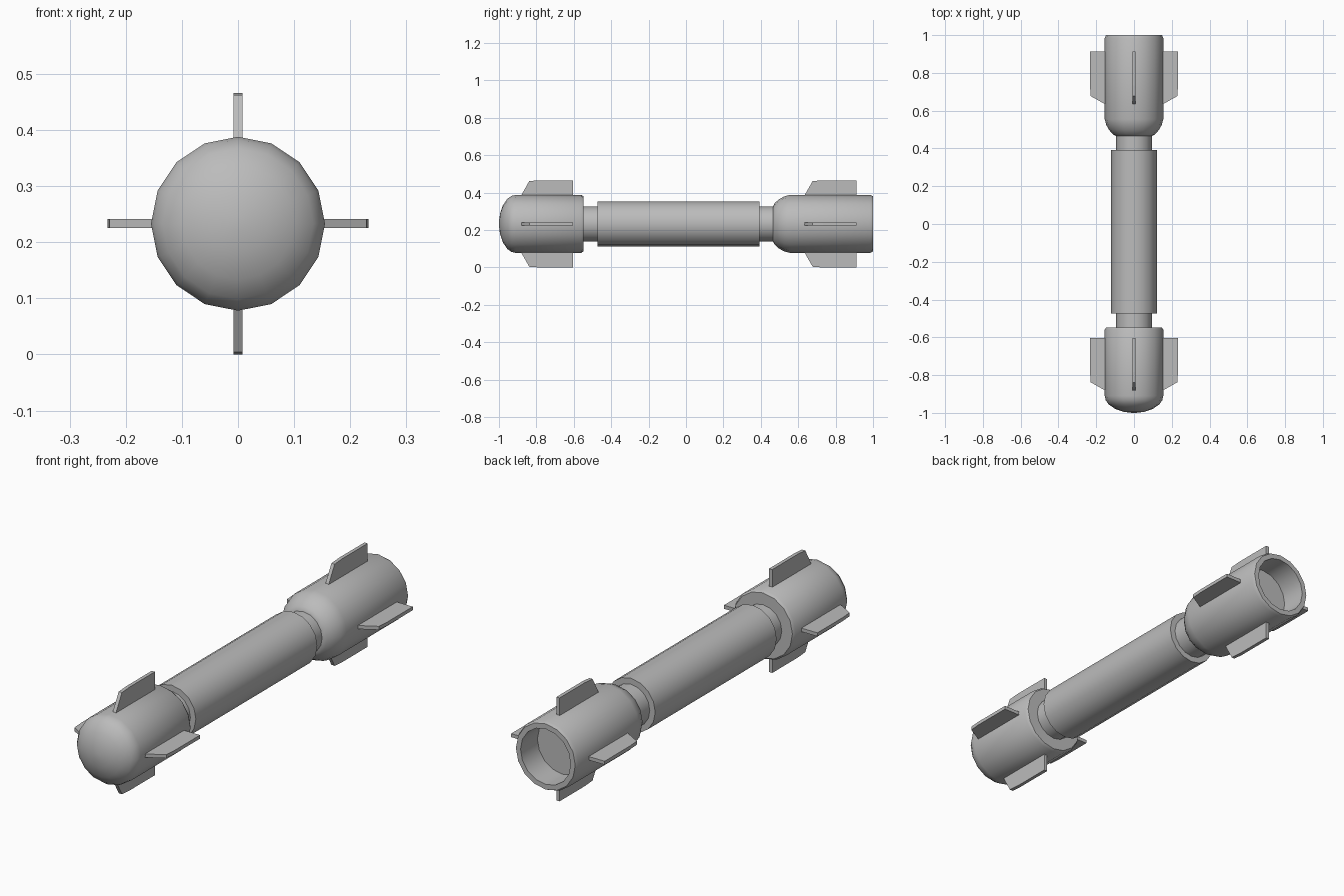
import bpy, bmesh, math
from mathutils import Matrix, Vector

if "Cube" in bpy.data.objects:
    bpy.data.objects.remove(bpy.data.objects["Cube"])

AXIS_Z = 0.233   # height of the long axis
SIDES = 16

grey = bpy.data.materials.new("plain grey")
grey.use_nodes = True
colour = (0.5, 0.5, 0.5, 1)
grey.diffuse_color = colour
grey.node_tree.nodes["Principled BSDF"].inputs["Base Color"].default_value = colour


def finish(bm, name, smooth=None):
    bmesh.ops.recalc_face_normals(bm, faces=bm.faces)
    mesh = bpy.data.meshes.new(name)
    bm.to_mesh(mesh)
    bm.free()
    mesh.materials.append(grey)
    obj = bpy.data.objects.new(name, mesh)
    obj.location.z = AXIS_Z
    bpy.context.collection.objects.link(obj)
    if smooth:
        bpy.ops.object.select_all(action='DESELECT')
        obj.select_set(True)
        bpy.context.view_layer.objects.active = obj
        bpy.ops.object.shade_smooth_by_angle(angle=math.radians(smooth))
    return obj


def lathe(name, profile):
    """Spin (radius, y) points around the long axis, closing both ends."""
    bm = bmesh.new()
    rings = []
    for r, y in profile:
        angles = [2 * math.pi * i / SIDES for i in range(SIDES)]
        rings.append([bm.verts.new((r * math.cos(a), y, r * math.sin(a))) for a in angles])
    for a, b in zip(rings, rings[1:]):
        for i in range(SIDES):
            j = (i + 1) % SIDES
            bm.faces.new((a[i], a[j], b[j], b[i]))
    bm.faces.new(rings[0])
    bm.faces.new(rings[-1])
    return finish(bm, name, 35)


def fin(name, y, turn):
    """Flat fin with a swept leading edge; y is its trailing edge."""
    outline = [(0.13, -0.29), (0.155, -0.277), (0.229, -0.235),
               (0.233, -0.18), (0.233, 0), (0.13, 0)]
    bm = bmesh.new()
    face = bm.faces.new([bm.verts.new((r, y + dy, -0.008)) for r, dy in outline])
    ext = bmesh.ops.extrude_face_region(bm, geom=[face])
    top = [v for v in ext["geom"] if isinstance(v, bmesh.types.BMVert)]
    bmesh.ops.translate(bm, verts=top, vec=Vector((0, 0, 0.016)))
    bmesh.ops.rotate(bm, verts=bm.verts, matrix=Matrix.Rotation(turn, 3, 'Y'))
    finish(bm, name)


# Rounded front pod with a chamfered back rim
nose = [(0.155 * math.sin(t), -0.91 - 0.09 * math.cos(t))
        for t in (math.radians(d) for d in (5, 20, 40, 60, 75, 90))]
lathe("front_pod", nose + [(0.155, -0.56), (0.147, -0.548)])

# Thin core and the thicker grip around it
lathe("core", [(0.094, -0.56), (0.094, 0.48)])
lathe("grip_tube", [(0.121, -0.473), (0.121, 0.392)])

# Rear pod with a rounded shoulder and a round socket in the back
lathe("rear_pod", [(0.094, 0.465), (0.112, 0.475), (0.132, 0.498), (0.147, 0.525),
                   (0.155, 0.555), (0.155, 0.985), (0.148, 1.0),
                   (0.125, 1.0), (0.125, 0.88)])

# Four fins on each pod
for pod, y in (("front", -0.603), ("rear", 0.912)):
    for i, side in enumerate(("left", "lower", "right", "upper")):
        fin(f"{pod}_{side}_fin", y, i * math.pi / 2)
